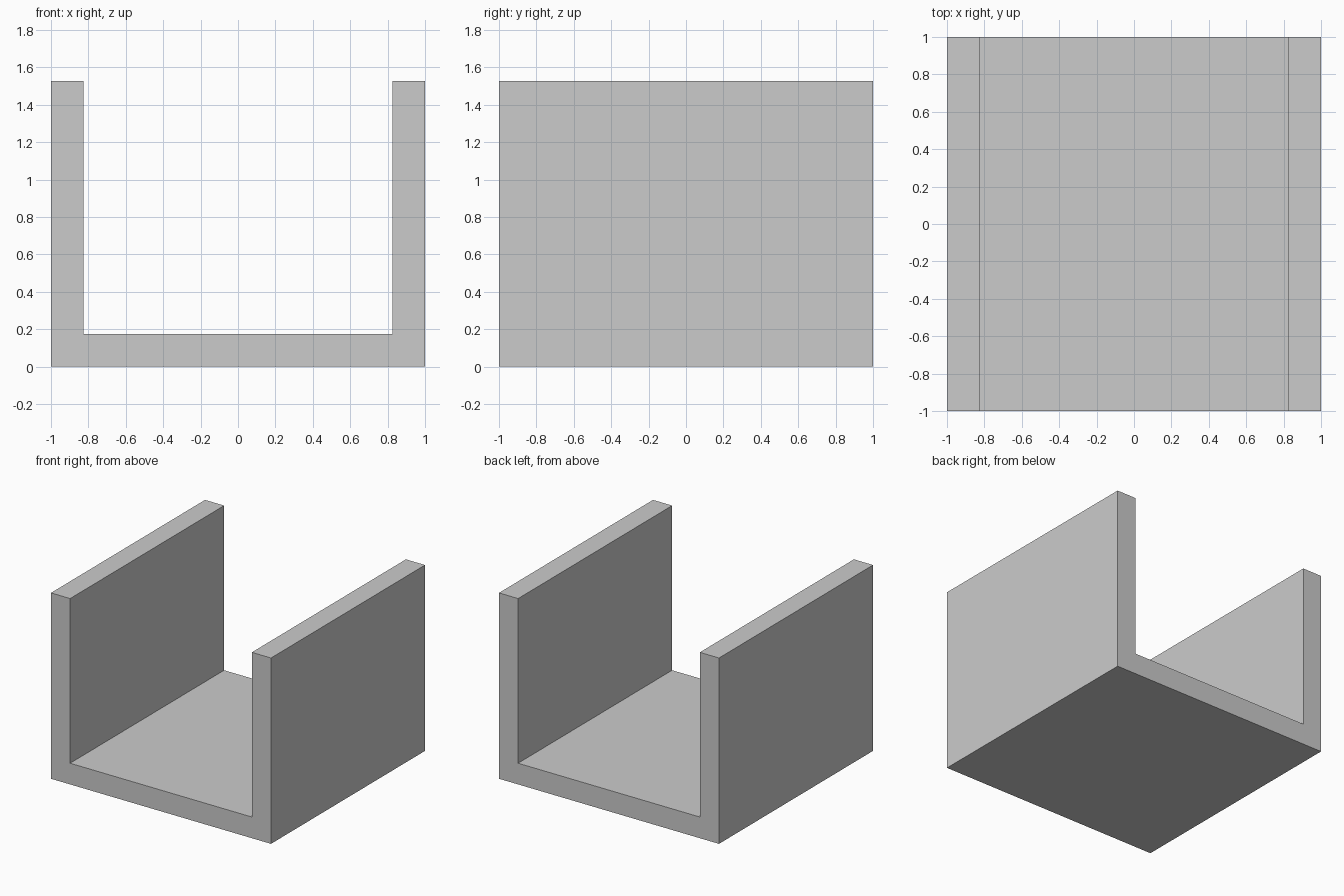
import bpy
import bmesh

if "Cube" in bpy.data.objects:
    bpy.data.objects.remove(bpy.data.objects["Cube"])

WIDTH, DEPTH, HEIGHT, WALL = 2.0, 2.0, 1.527, 0.174
half, inner = WIDTH / 2, WIDTH / 2 - WALL

# U-shaped cross-section in the front plane (x, z)
right_half = [(half, 0), (half, HEIGHT), (inner, HEIGHT), (inner, WALL)]
profile = right_half + [(-x, z) for x, z in reversed(right_half)]

# Extrude the section from front to back
bm = bmesh.new()
section = bm.faces.new([bm.verts.new((x, -DEPTH / 2, z)) for x, z in profile])
result = bmesh.ops.extrude_face_region(bm, geom=[section], use_keep_orig=True)
back_verts = [g for g in result["geom"] if isinstance(g, bmesh.types.BMVert)]
bmesh.ops.translate(bm, verts=back_verts, vec=(0, DEPTH, 0))
bmesh.ops.recalc_face_normals(bm, faces=bm.faces)

# U-channel with floor and two side walls
mesh = bpy.data.meshes.new("u_channel")
bm.to_mesh(mesh)
bm.free()
bpy.context.collection.objects.link(bpy.data.objects.new("u_channel", mesh))
